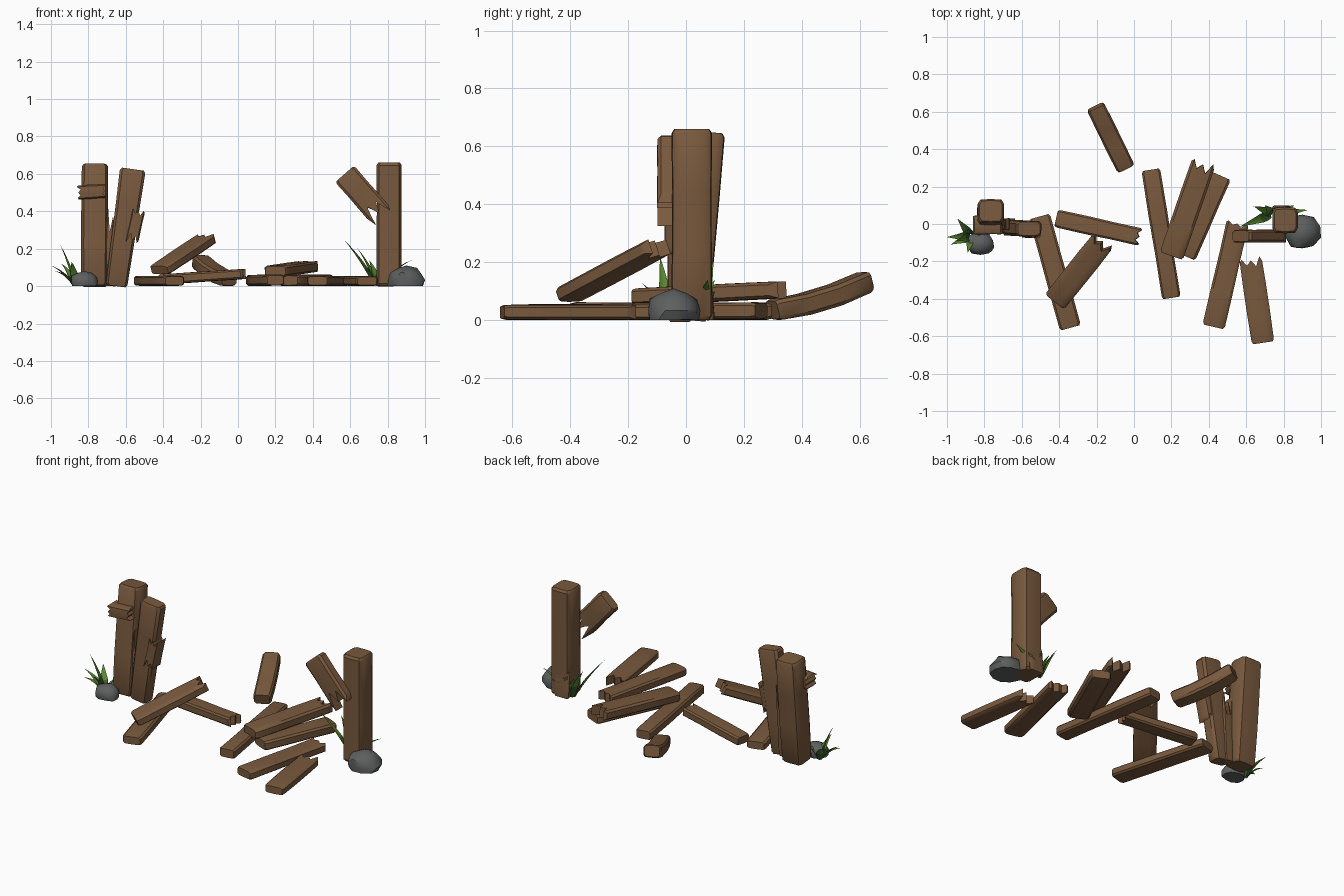
import bpy, bmesh, math, random
from mathutils import Vector, noise

random.seed(4)
if "Cube" in bpy.data.objects:
    bpy.data.objects.remove(bpy.data.objects["Cube"], do_unlink=True)


def material(name, r, g, b):
    m = bpy.data.materials.new(name)
    m.use_nodes = True
    m.diffuse_color = (r, g, b, 1)
    m.node_tree.nodes["Principled BSDF"].inputs["Base Color"].default_value = (r, g, b, 1)
    return m


WOOD = material("brown wood", 0.19, 0.10, 0.047)
STONE = material("grey stone", 0.11, 0.115, 0.115)
LEAF = material("leaf green", 0.10, 0.25, 0.03)
LEAF_DARK = material("dark leaf green", 0.04, 0.12, 0.02)


def finish(bm, name, mats, angle=35):
    me = bpy.data.meshes.new(name)
    bm.to_mesh(me)
    bm.free()
    for m in mats:
        me.materials.append(m)
    ob = bpy.data.objects.new(name, me)
    bpy.context.collection.objects.link(ob)
    bpy.ops.object.select_all(action='DESELECT')
    ob.select_set(True)
    bpy.context.view_layer.objects.active = ob
    bpy.ops.object.shade_smooth_by_angle(angle=math.radians(angle))
    return ob


COLUMNS = (-1, -0.8, -0.4, 0, 0.4, 0.8, 1)
SPLINTERS = (0.35, 0.1, 0.8, 0.3, 1, 0.0, 0.5)


def plank(name, a, b, width, thick, face=(0, 0, 1), jag_a=0, jag_b=0, bow=0, taper=1):
    """Worn timber from a to b; face is its broad side, jag makes a splintered end."""
    a, b = Vector(a), Vector(b)
    axis = (b - a).normalized()
    side = Vector(face).cross(axis).normalized()
    up = axis.cross(side)
    length = (b - a).length
    edge = 0.014
    stations = [0, edge, length * 0.35, length * 0.68, length - edge, length]
    bm = bmesh.new()
    rings = []
    for i, s in enumerate(stations):
        t = s / length
        worn = 1.0
        if (i == 0 and not jag_a) or (i == 5 and not jag_b):
            worn = 0.86
        elif i in (2, 3):
            worn = random.uniform(0.97, 1.04)
        w = width / 2 * worn * (1 + (taper - 1) * t)
        h = thick / 2 * worn
        ring = []
        for sign in (1, -1):
            for k, u in enumerate(COLUMNS if sign > 0 else COLUMNS[::-1]):
                idx = k if sign > 0 else 6 - k
                along = s
                if i < 2:
                    along += jag_a * SPLINTERS[idx]
                if i > 3:
                    along -= jag_b * SPLINTERS[6 - idx]
                z = h * (0.62 if abs(u) == 1 else 1 - 0.06 * abs(u))
                p = a + axis * along + side * u * w + up * (sign * z)
                p += up * bow * (4 * t * (1 - t))
                ring.append(bm.verts.new(p))
        rings.append(ring)
    n = len(rings[0])
    for r, q in zip(rings, rings[1:]):
        for k in range(n):
            bm.faces.new((r[k], r[(k + 1) % n], q[(k + 1) % n], q[k]))
    # End caps as strips between the two broad sides
    for ring in (rings[0], rings[-1]):
        for k in range(6):
            bm.faces.new((ring[k], ring[k + 1], ring[n - 2 - k], ring[n - 1 - k]))
    bmesh.ops.recalc_face_normals(bm, faces=bm.faces)
    return finish(bm, name, [WOOD])


FRONT = (0, -1, 0)

# Standing posts and the wood still attached to them
plank("right_post", (0.808, 0.02, 0), (0.808, 0.02, 0.66), 0.135, 0.14, FRONT)
plank("right_post_chip", (0.79, 0.085, 0), (0.79, 0.07, 0.17), 0.10, 0.03, FRONT, jag_b=0.09)
plank("hanging_rail", (0.57, -0.065, 0.60), (0.78, -0.065, 0.36), 0.135, 0.07, FRONT, jag_b=0.12)
plank("left_post", (-0.768, 0.01, 0), (-0.765, 0.07, 0.65), 0.14, 0.13, FRONT)
plank("left_post_stub", (-0.86, -0.005, 0.50), (-0.705, -0.005, 0.51), 0.075, 0.10, FRONT,
      jag_a=0.02, jag_b=0.02)
plank("leaning_board", (-0.65, -0.02, 0), (-0.562, -0.025, 0.625), 0.115, 0.085, FRONT, taper=1.2)
plank("leaning_board_knot", (-0.57, -0.03, 0.23), (-0.53, -0.03, 0.41), 0.07, 0.09, FRONT,
      jag_a=0.05, jag_b=0.03)
plank("post_splinter", (-0.685, 0.0, 0), (-0.665, 0.0, 0.43), 0.07, 0.06, FRONT, jag_b=0.18)

# Fallen planks
plank("back_plank", (-0.205, 0.625, 0.135), (-0.045, 0.30, 0.035), 0.10, 0.075, bow=-0.015)
plank("middle_plank", (-0.415, 0.03, 0.035), (0.035, -0.07, 0.065), 0.095, 0.055, jag_b=0.025)
plank("left_plank", (-0.505, 0.04, 0.028), (-0.34, -0.555, 0.028), 0.115, 0.054)
plank("raised_plank", (-0.42, -0.41, 0.085), (-0.165, -0.09, 0.255), 0.13, 0.055, jag_b=0.045)
plank("cross_plank", (0.09, 0.29, 0.03), (0.20, -0.395, 0.032), 0.10, 0.06)
plank("stacked_plank", (0.20, -0.17, 0.08), (0.375, 0.335, 0.105), 0.13, 0.06, jag_b=0.06)
plank("lower_plank", (0.27, -0.17, 0.03), (0.46, 0.26, 0.032), 0.125, 0.06)
plank("right_plank", (0.425, -0.55, 0.028), (0.555, 0.01, 0.028), 0.12, 0.054, jag_b=0.025)
plank("front_plank", (0.69, -0.635, 0.027), (0.622, -0.18, 0.027), 0.12, 0.052, jag_b=0.05)


def rock(name, centre, size, seed):
    bm = bmesh.new()
    bmesh.ops.create_icosphere(bm, subdivisions=2, radius=1)
    for v in bm.verts:
        v.co *= 1 + 0.18 * noise.noise(v.co * 1.3 + Vector((seed, 0, 0)))
        v.co.z = max(v.co.z, -0.45)
    # Fit the lump exactly to its size, resting on the ground
    for i in range(3):
        low = min(v.co[i] for v in bm.verts)
        span = max(v.co[i] for v in bm.verts) - low
        for v in bm.verts:
            f = (v.co[i] - low) / span - (0 if i == 2 else 0.5)
            v.co[i] = centre[i] + f * size[i]
    finish(bm, name, [STONE], 40)


rock("left_rock", (-0.82, -0.105, 0), (0.145, 0.12, 0.08), 3)
rock("right_rock", (0.895, -0.04, 0), (0.21, 0.18, 0.11), 7)


def grass(name, root, tips, width=0.042):
    """Tuft of folded, tapering blades; the low half is darker."""
    bm = bmesh.new()
    for tip in tips:
        tip = Vector(tip)
        base = Vector(root).lerp(Vector((tip.x, tip.y, 0)), 0.1)
        ctrl = base.lerp(tip, 0.45) + Vector((0, 0, 0.03))
        out = Vector((tip.x - base.x, tip.y - base.y, 0)).normalized()
        side = Vector((-out.y, out.x, 0))
        rows = []
        for i in range(6):
            t = i / 6
            p = base * (1 - t) ** 2 + ctrl * 2 * t * (1 - t) + tip * t * t
            w = width / 2 * (0.6 + 1.6 * t if t < 0.25 else 1.33 * (1 - t))
            fold = Vector((0, 0, w * 0.4)) - out * w * 0.3
            rows.append([bm.verts.new(q) for q in (p - side * w + fold, p, p + side * w + fold)])
        point = bm.verts.new(tip)
        for i in range(6):
            for k in (0, 1):
                r = rows[i]
                if i < 5:
                    f = bm.faces.new((r[k], r[k + 1], rows[i + 1][k + 1], rows[i + 1][k]))
                else:
                    f = bm.faces.new((r[k], r[k + 1], point))
                f.material_index = 1 if i < 2 else 0
    finish(bm, name, [LEAF, LEAF_DARK], 60)


grass("left_grass", (-0.87, -0.065, 0),
      [(-0.95, -0.09, 0.22), (-1.0, -0.07, 0.11), (-0.945, 0.03, 0.12),
       (-0.89, -0.155, 0.13), (-0.79, -0.02, 0.10), (-0.98, -0.11, 0.08)], 0.05)
grass("right_grass", (0.745, 0.055, 0),
      [(0.565, -0.015, 0.25), (0.64, 0.095, 0.20), (0.93, 0.075, 0.14),
       (0.70, 0.10, 0.14), (0.86, 0.10, 0.10)], 0.055)
